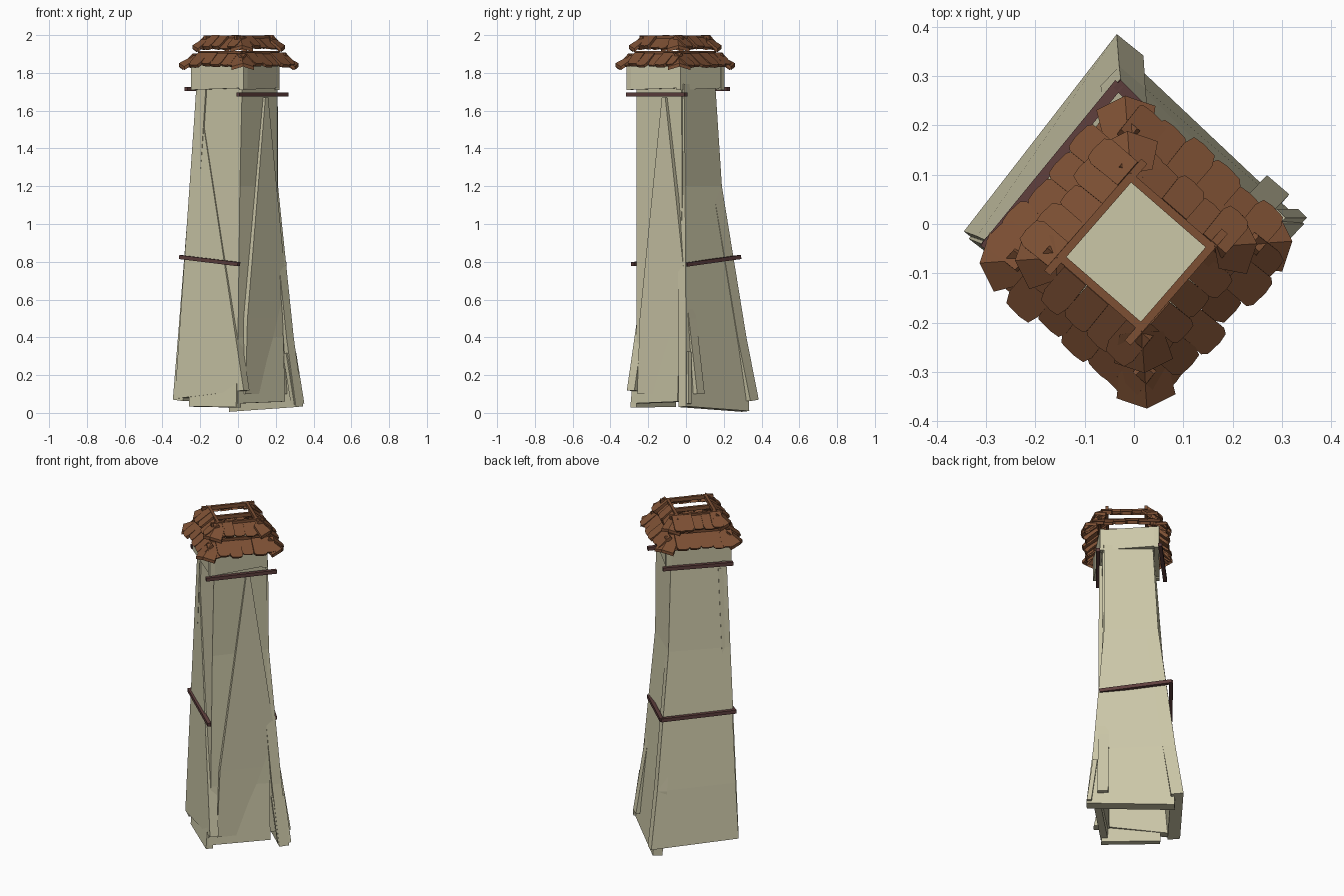
import bpy, bmesh, random
from math import radians
from mathutils import Vector, Matrix

random.seed(4)
if "Cube" in bpy.data.objects:
    bpy.data.objects.remove(bpy.data.objects["Cube"], do_unlink=True)


def material(name, rgb):
    m = bpy.data.materials.new(name)
    m.use_nodes = True
    m.diffuse_color = (*rgb, 1)
    m.node_tree.nodes["Principled BSDF"].inputs["Base Color"].default_value = (*rgb, 1)
    return m


CREAM = material("pale_boards", (0.60, 0.57, 0.39))
SHINGLE = material("brown_shingles", (0.205, 0.08, 0.034))
STRAP = material("dark_straps", (0.115, 0.05, 0.048))


def finish(name, bm, mat):
    me = bpy.data.meshes.new(name)
    bm.to_mesh(me)
    bm.free()
    ob = bpy.data.objects.new(name, me)
    bpy.context.collection.objects.link(ob)
    me.materials.append(mat)
    return ob


def sheet(name, a, b, thick=0.03):
    """Board between two upward edge lines, thickened inwards."""
    bm = bmesh.new()
    va = [bm.verts.new(p) for p in a]
    vb = [bm.verts.new(p) for p in b]
    for i in range(len(a) - 1):
        bm.faces.new((va[i], vb[i], vb[i + 1], va[i + 1]))
    ob = finish(name, bm, CREAM)
    mod = ob.modifiers.new("thickness", "SOLIDIFY")
    mod.thickness, mod.offset = thick, -1
    return ob


def bar(name, p, q, width, thick, out, mat):
    """Box from p to q; thick is measured along the out direction."""
    p, q = Vector(p), Vector(q)
    x = (q - p).normalized()
    y = Vector(out)
    y = (y - x * y.dot(x)).normalized()
    z = x.cross(y)
    rot = Matrix((x, y, z)).transposed().to_4x4()
    size = Matrix.Diagonal(((q - p).length, thick, width, 1))
    bm = bmesh.new()
    bmesh.ops.create_cube(bm, size=1, matrix=Matrix.Translation((p + q) / 2) @ rot @ size)
    return finish(name, bm, mat)


# Tower corner lines, low to high, above the feet
LEVELS = (0.4, 1.2, 1.74)


def line(foot, *pts):
    return [foot] + [(x, y, z) for (x, y), z in zip(pts, LEVELS)]


front = ((0.0, -0.262), (0.01, -0.262), (0.022, -0.262))
right = ((0.295, 0.0), (0.212, -0.005), (0.21, -0.01))
right_in = ((0.24, -0.035), (0.208, -0.02), (0.208, -0.025))
back = ((-0.03, 0.32), (-0.015, 0.19), (-0.006, 0.155))
left = ((-0.318, -0.025), (-0.255, -0.055), (-0.22, -0.075))
left_in = ((-0.25, -0.075), (-0.215, -0.085), (-0.205, -0.085))

# Four wall boards; the back pair is thick and its ends overlap the front pair
sheet("front_left_wall", line((0.0, -0.285, 0.05), *front), line((0.25, -0.045, 0.06), *right_in), 0.04)
sheet("back_left_wall", line((0.345, 0.0, 0.035), *right), line((-0.01, 0.335, 0.01), *back), 0.055)
sheet("back_right_wall", line((-0.035, 0.385, 0.07), *back), line((-0.345, -0.015, 0.07), *left), 0.07)
sheet("front_right_wall", line((-0.26, -0.085, 0.035), *left_in), line((-0.01, -0.295, 0.03), *front), 0.04)

# Skewed wedge boards whose low ends pass the wall corners
sheet("front_left_wedge", [(0.04, -0.258, 0.1), (0.05, -0.245, 0.5), (0.145, -0.128, 1.67)],
      [(0.315, 0.06, 0.1), (0.272, 0.015, 0.5), (0.16, -0.11, 1.67)], 0.06)
sheet("front_right_wedge", [(-0.335, -0.03, 0.075), (-0.224, -0.075, 1.67)],
      [(0.03, -0.313, 0.12), (-0.205, -0.09, 1.67)], 0.05)
bar("side_foot_board", (0.272, -0.005, 0.32), (0.316, -0.005, 0.045), 0.075, 0.025, (1, -1, 0), CREAM)

# Collar under the roof, with its lid
collar = [(0.03, -0.315), (0.22, -0.03), (-0.01, 0.205), (-0.25, -0.08)]
names = ["front_left", "back_left", "back_right", "front_right"]
for i, n in enumerate(names):
    (ax, ay), (bx, by) = collar[i], collar[(i + 1) % 4]
    sheet(n + "_collar", [(ax, ay, 1.71), (ax, ay, 1.84)], [(bx, by, 1.72), (bx, by, 1.845)])
bm = bmesh.new()
bm.faces.new([bm.verts.new((x * 0.93, y * 0.93, 1.825)) for x, y in collar])
finish("collar_lid", bm, CREAM)

# Straps round the tower
straps = [
    ("upper_front_strap", (0.0, -0.31, 1.685), (0.26, 0.0, 1.685), (1, -1, 0)),
    ("upper_back_strap", (-0.275, -0.06, 1.715), (0.0, 0.225, 1.715), (-1, 1, 0)),
    ("lower_front_strap", (-0.305, -0.035, 0.825), (0.005, -0.283, 0.787), (-1, -1, 0)),
    ("lower_right_strap", (-0.3, -0.045, 0.824), (-0.03, 0.285, 0.824), (-1, 1, 0)),
    ("lower_back_strap", (-0.035, 0.285, 0.825), (0.25, 0.0, 0.785), (1, 1, 0)),
]
for n, p, q, out in straps:
    bar(n, p, q, 0.021, 0.021, out, STRAP)

# Roof: the frame turns about a centre, one side per quarter turn
CENTRE = Vector((0.004, -0.057, 0))


def turn(k):
    return Matrix.Translation(CENTRE) @ Matrix.Rotation(radians(49 + 90 * k), 4, "Z")


def shingle(bm, mat, u, w, low, high, thick, clip):
    """Tile sloping from low to high (distance, height), open underneath."""
    (d0, z0), (d1, z1) = low, high
    outline = [(-0.5, 1), (-0.5, clip), (-0.36, 0.04), (0.1, 0), (0.4, 0.03), (0.5, clip), (0.46, 1)]
    base = [Vector((u + a * w, -(d0 + (d1 - d0) * t), z0 + (z1 - z0) * t)) for a, t in outline]
    up = Vector((0, -(z1 - z0), d0 - d1)).normalized() * thick
    lo = [bm.verts.new(mat @ p) for p in base]
    hi = [bm.verts.new(mat @ (p + up)) for p in base]
    bm.faces.new(hi)
    for i in range(len(lo)):
        j = (i + 1) % len(lo)
        bm.faces.new((lo[i], lo[j], hi[j], hi[i]))


# (name, low edge, high edge, half length, tiles, hip reach low, hip reach high)
tiers = [
    ("lower", (0.236, 1.829), (0.155, 1.893), 0.205, 6, 0.318, 0.205),
    ("upper", (0.182, 1.924), (0.105, 1.982), 0.150, 5, 0.246, 0.16),
]
for tier, low, high, half, count, hip_low, hip_high in tiers:
    bm = bmesh.new()
    for k in range(4):
        for i in range(count):
            w = 2 * half / count
            u = -half + w * (i + 0.5)
            j = random.uniform(-0.016, 0.01)
            taper = 0.9 if i in (0, count - 1) else 1.0
            shingle(bm, turn(k), u * taper, w * random.uniform(1.0, 1.15),
                    (low[0] + j, low[1] - j * 0.3), high,
                    random.uniform(0.007, 0.022), random.uniform(0.1, 0.3))
        # Broad hip cap: two tilted halves meeting on the corner line
        corner = turn(k) @ Matrix.Rotation(radians(45), 4, "Z")
        ridge = [(hip_low, low[1] + 0.022), (hip_high, high[1] + 0.018)]
        for s in (-1, 1):
            pts = [(0, -d, z) for d, z in ridge]
            pts += [(s * 0.045, -hip_high - 0.005, high[1] - 0.006),
                    (s * 0.06, -hip_low + 0.025, low[1] + 0.004)]
            if s < 0:
                pts.reverse()
            vs = [bm.verts.new(corner @ Vector(p)) for p in pts]
            dn = [bm.verts.new(v.co - Vector((0, 0, 0.018))) for v in vs]
            bm.faces.new(vs)
            for i in range(4):
                j = (i + 1) % 4
                bm.faces.new((dn[i], dn[j], vs[j], vs[i]))
    finish(tier + "_roof_shingles", bm, SHINGLE)

# Beams at the top of each tier; alternate upper beams run past the corners
for tier, dist, z, reaches in (("lower", 0.148, 1.905, (0.15, 0.15)), ("upper", 0.108, 1.988, (0.15, 0.105))):
    for k, n in enumerate(names):
        m = turn(k)
        reach = reaches[k % 2]
        bar(f"{n}_{tier}_beam", m @ Vector((-reach, -dist, z)), m @ Vector((reach, -dist, z)),
            0.022, 0.016, m.to_3x3() @ Vector((0, -1, 0)), SHINGLE)
